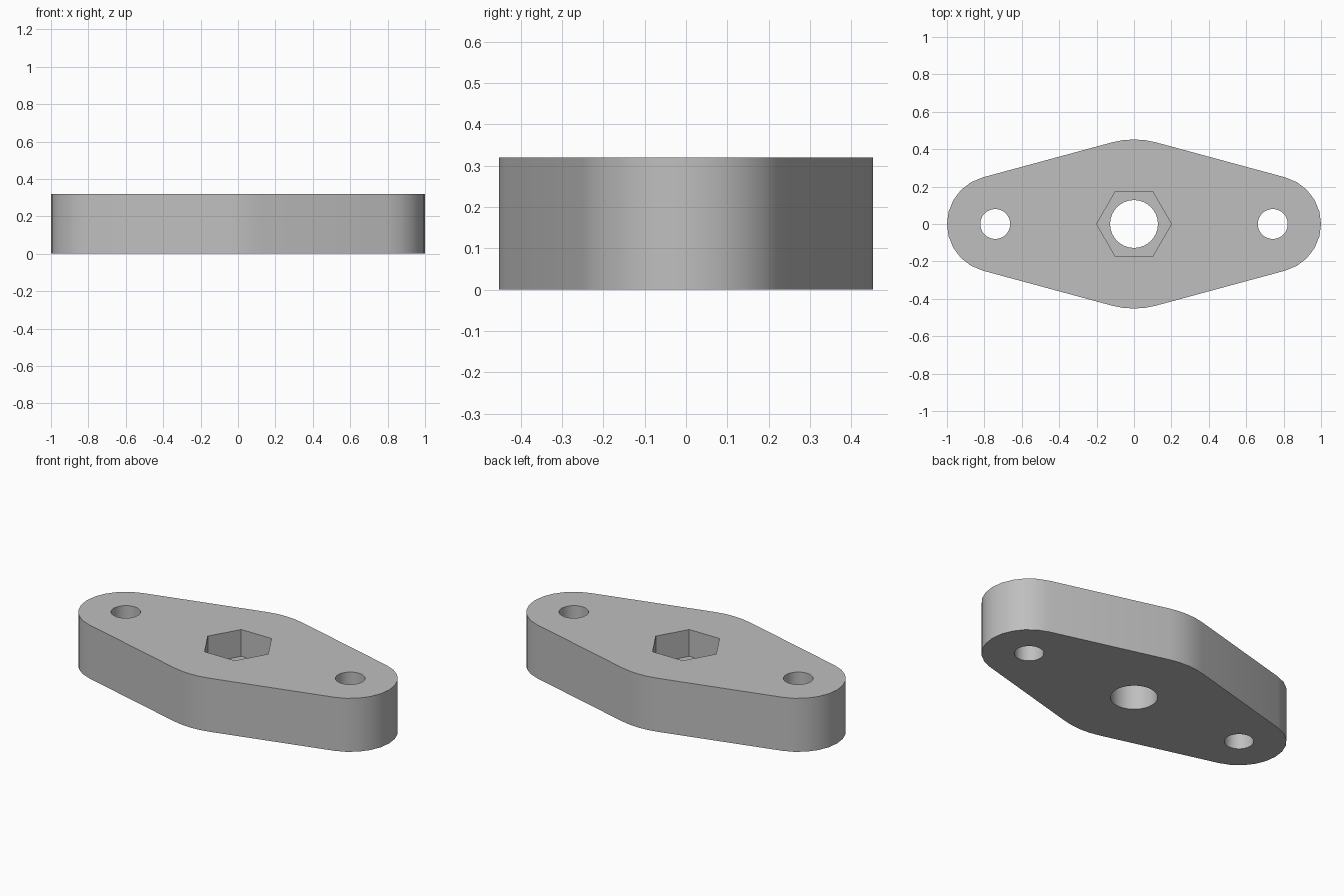
import bpy
import bmesh
from math import cos, sin, radians

if "Cube" in bpy.data.objects:
    bpy.data.objects.remove(bpy.data.objects["Cube"], do_unlink=True)

HEIGHT = 0.32
MID_R = 0.452
END_X, END_R = 0.742, 0.258


def arc(cx, radius, start, end, steps):
    """Points along an arc centred on the x axis, angles in degrees."""
    angles = [radians(start + (end - start) * i / steps) for i in range(steps + 1)]
    return [(cx + radius * cos(a), radius * sin(a)) for a in angles]


def prism(name, points, z0, z1):
    """Extrude a closed outline from z0 up to z1."""
    bm = bmesh.new()
    face = bm.faces.new([bm.verts.new((x, y, z0)) for x, y in points])
    top = bmesh.ops.extrude_face_region(bm, geom=[face])["geom"]
    verts = [v for v in top if isinstance(v, bmesh.types.BMVert)]
    bmesh.ops.translate(bm, verts=verts, vec=(0, 0, z1 - z0))
    bmesh.ops.recalc_face_normals(bm, faces=bm.faces[:])
    mesh = bpy.data.meshes.new(name)
    bm.to_mesh(mesh)
    bm.free()
    obj = bpy.data.objects.new(name, mesh)
    bpy.context.collection.objects.link(obj)
    return obj


def circle(cx, radius, sides):
    return arc(cx, radius, 0, 360, sides)[:-1]


# Flange body: two rounded ends joined by tangents to a wider middle
outline = (arc(END_X, END_R, -75, 75, 10) + arc(0, MID_R, 75, 105, 4)
           + arc(-END_X, END_R, 105, 255, 10) + arc(0, MID_R, 255, 285, 4))
flange = prism("flange_plate", outline, 0, HEIGHT)

# Bolt holes, centre bore and hexagonal nut pocket
cutters = [prism("bolt_hole_cutter", circle(s * END_X, 0.08, 32), -0.1, HEIGHT + 0.1)
           for s in (-1, 1)]
cutters.append(prism("bore_cutter", circle(0, 0.128, 32), -0.1, HEIGHT + 0.1))
cutters.append(prism("nut_pocket_cutter", circle(0, 0.2, 6), HEIGHT / 2, HEIGHT + 0.1))

bpy.ops.object.select_all(action='DESELECT')
bpy.context.view_layer.objects.active = flange
flange.select_set(True)
for cutter in cutters:
    cutter.hide_render = True
    mod = flange.modifiers.new(cutter.name, 'BOOLEAN')
    mod.operation = 'DIFFERENCE'
    mod.solver = 'EXACT'
    mod.object = cutter
    bpy.ops.object.modifier_apply(modifier=mod.name)
    bpy.data.objects.remove(cutter, do_unlink=True)

# Plain grey finish
grey = bpy.data.materials.new("light_grey")
grey.use_nodes = True
colour = (0.52, 0.52, 0.52, 1)
grey.diffuse_color = colour
grey.node_tree.nodes["Principled BSDF"].inputs["Base Color"].default_value = colour
flange.data.materials.clear()
flange.data.materials.append(grey)

bpy.ops.object.shade_smooth_by_angle(angle=radians(30))
